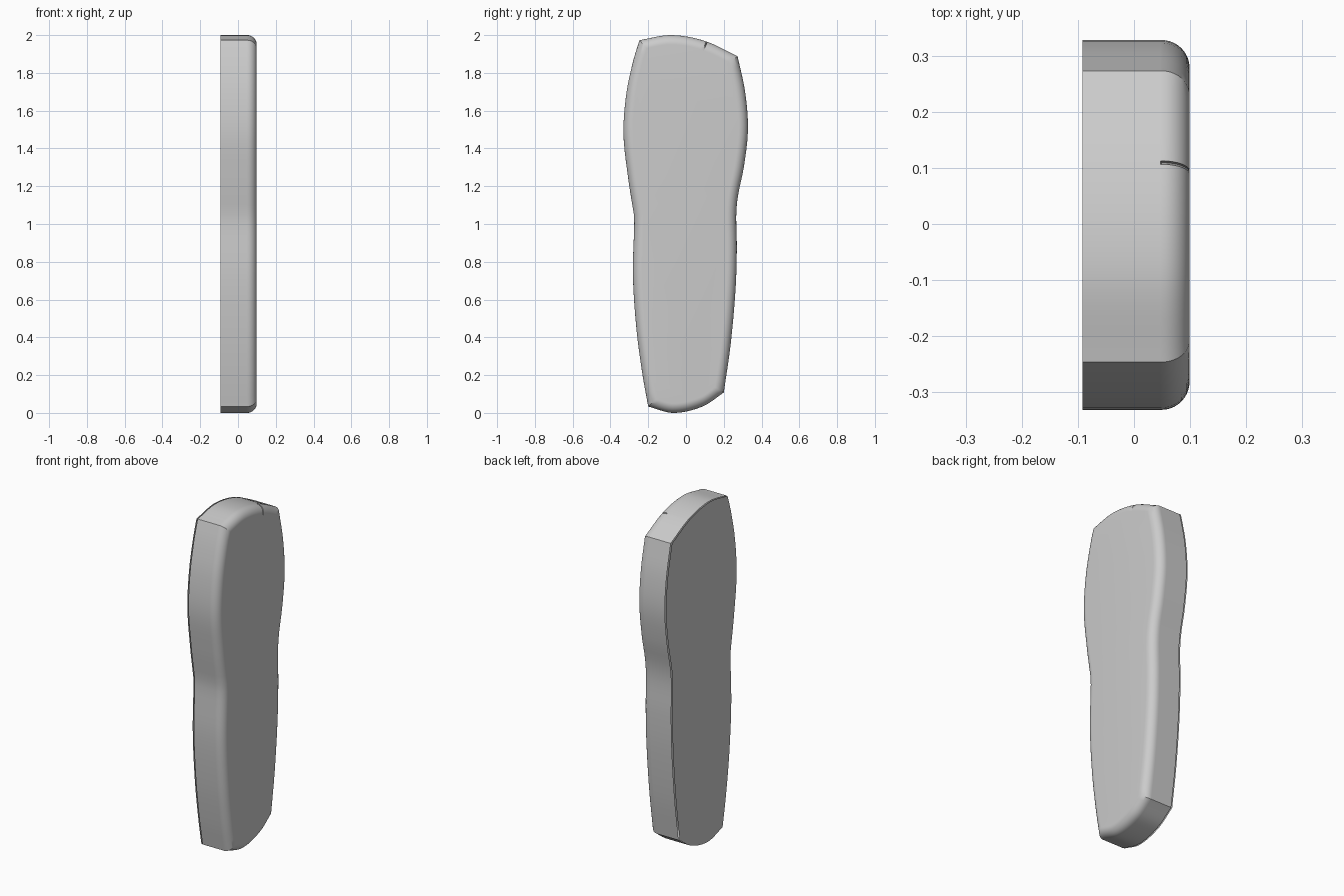
import bpy, bmesh, math

cube = bpy.data.objects.get("Cube")
if cube:
    bpy.data.objects.remove(cube, do_unlink=True)

grey = bpy.data.materials.new("plain grey")
grey.use_nodes = True
colour = (0.6, 0.6, 0.6, 1)
grey.diffuse_color = colour
grey.node_tree.nodes["Principled BSDF"].inputs["Base Color"].default_value = colour


def curve(points):
    """Smooth function through (parameter, value) points."""
    n = len(points)
    slopes = []
    for i in range(n):
        a, b = points[max(i - 1, 0)], points[min(i + 1, n - 1)]
        slopes.append((b[1] - a[1]) / (b[0] - a[0]))

    def value(t):
        i = 0
        while i < n - 2 and t > points[i + 1][0]:
            i += 1
        (t0, v0), (t1, v1) = points[i], points[i + 1]
        h = t1 - t0
        s = min(max((t - t0) / h, 0), 1)
        r = 1 - s
        return (v0 * (1 + 2 * s) * r * r + v1 * s * s * (3 - 2 * s)
                + h * s * r * (slopes[i] * r - slopes[i + 1] * s))
    return value


# Outline sides: front and back give y from z, top and bottom give z from y
front = curve([(0.034, -0.2), (0.2, -0.23), (0.44, -0.262), (0.73, -0.281), (1.0, -0.274),
               (1.05, -0.276), (1.1, -0.284), (1.24, -0.306), (1.475, -0.331),
               (1.69, -0.316), (1.87, -0.278), (1.973, -0.246)])
back = curve([(0.108, 0.2), (0.36, 0.236), (0.65, 0.262), (0.87, 0.269), (1.05, 0.266),
              (1.15, 0.275), (1.3, 0.306), (1.5, 0.328), (1.7, 0.313), (1.888, 0.273)])
top = curve([(-0.246, 1.973), (-0.08, 2.0), (0.1, 1.969), (0.273, 1.888)])
bottom = curve([(-0.2, 0.034), (-0.066, 0.0), (0.09, 0.035), (0.2, 0.108)])


def inset(side, d):
    """Side curve moved by d along its normal."""
    e = 0.01
    return lambda t: side(t) + d * math.hypot(1, (side(t + e) - side(t - e)) / (2 * e))


def corner(upright, level, z):
    for _ in range(20):
        y = upright(z)
        z = level(y)
    return y, z


SLIT, HALF = 0.685, 0.006
LONG = [i / 40 for i in range(40)]
SHORT = [i / 20 for i in range(20)]
TOP = sorted([f for f in SHORT if abs(f - SLIT) > 0.02] + [SLIT - HALF, SLIT, SLIT + HALF])


def outline(d, groove=0.0):
    """Closed (y, z) loop inset by d, with an optional notch in the top."""
    f, b, t, u = inset(front, d), inset(back, -d), inset(top, -d), inset(bottom, d)
    fu, bu, bt, ft = corner(f, u, 0), corner(b, u, 0), corner(b, t, 2), corner(f, t, 2)

    def mix(p, q, s):
        return p + (q - p) * s
    loop = [(mix(fu[0], bu[0], s), u(mix(fu[0], bu[0], s))) for s in SHORT]
    loop += [(b(mix(bu[1], bt[1], s)), mix(bu[1], bt[1], s)) for s in LONG]
    for s in reversed(TOP + [1.0]):
        y = mix(ft[0], bt[0], s)
        if s > 0 and s < 1:
            loop.append((y, t(y) - (groove if s == SLIT else 0)))
        elif s == 1:
            loop.append(bt)
        else:
            loop.append(ft)
    loop += [(f(mix(ft[1], fu[1], s)), mix(ft[1], fu[1], s)) for s in LONG[1:]]
    return loop


def build(name, rings, cap=True):
    bm = bmesh.new()
    loops = [[bm.verts.new((x, y, z)) for y, z in ring] for x, ring in rings]
    for low, high in zip(loops, loops[1:]):
        for i in range(len(low)):
            j = (i + 1) % len(low)
            bm.faces.new((low[i], low[j], high[j], high[i]))
    if cap:
        bm.faces.new(loops[-1])
    bmesh.ops.recalc_face_normals(bm, faces=bm.faces)
    mesh = bpy.data.meshes.new(name)
    bm.to_mesh(mesh)
    bm.free()
    mesh.materials.append(grey)
    obj = bpy.data.objects.new(name, mesh)
    bpy.context.collection.objects.link(obj)
    return obj


# Body: straight wall, then a quarter-round edge into the flat face
RADIUS = 0.05
rings = [(-0.0915, outline(0)), (0.047, outline(0))]
STEPS = 10
for k in range(STEPS + 1):
    a = math.pi / 2 * k / STEPS
    depth = 0.015 if k < STEPS else 0
    rings.append((0.049 + RADIUS * math.sin(a), outline(RADIUS * (1 - math.cos(a)), depth)))
body = build("body_shell", rings)
bpy.context.view_layer.objects.active = body
body.select_set(True)
bpy.ops.object.shade_smooth_by_angle(angle=math.radians(30))

# Flat sheet closing the other side, separated by a narrow gap
cover = build("cover_sheet", [(-0.099, outline(0))])
if cover.data.polygons[0].normal.x > 0:
    cover.data.flip_normals()
